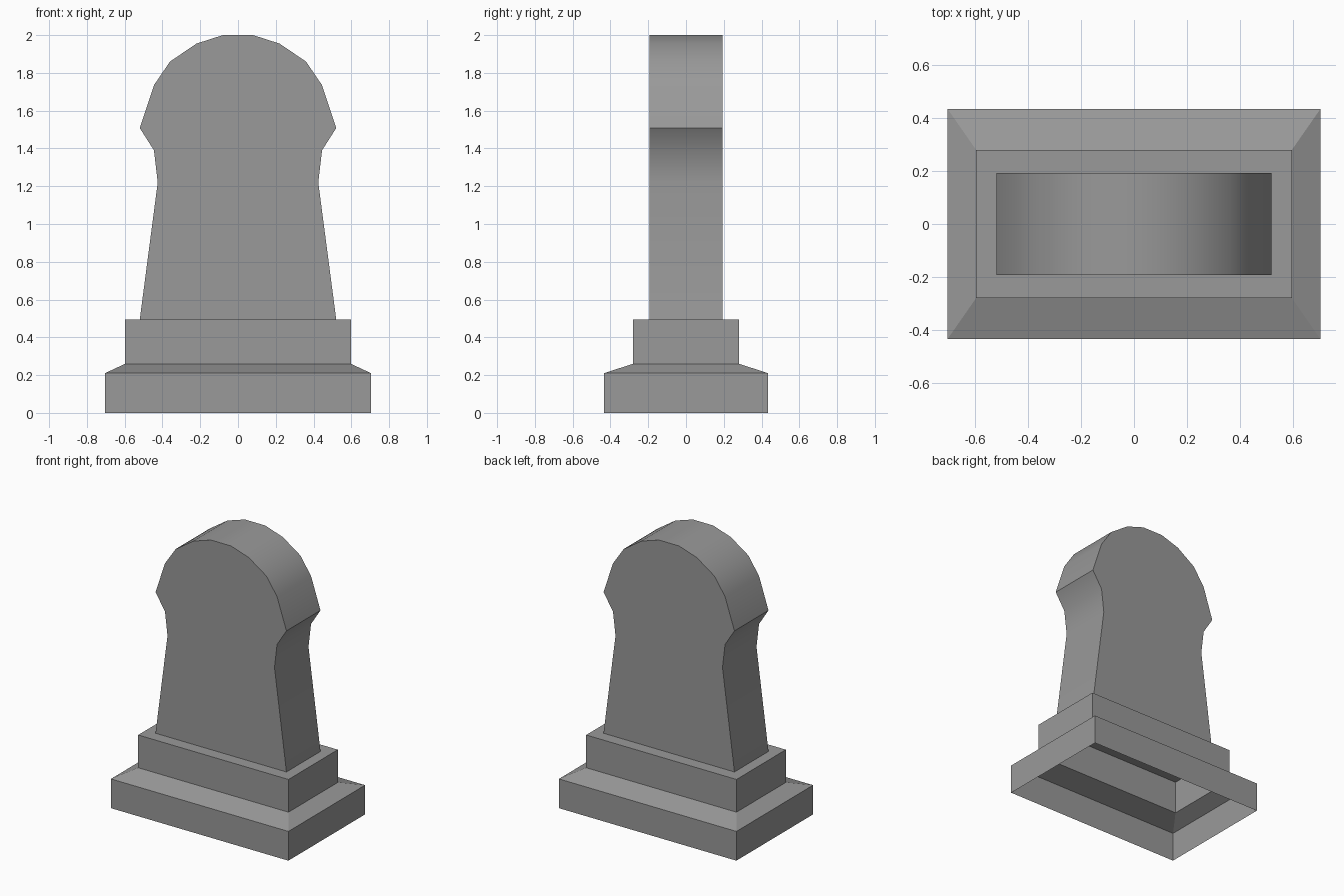
import bpy
import bmesh
import math

cube = bpy.data.objects.get("Cube")
if cube:
    bpy.data.objects.remove(cube, do_unlink=True)

# Single stone colour
stone = bpy.data.materials.new("grey_stone")
stone.use_nodes = True
GREY = (0.32, 0.32, 0.32, 1)
stone.diffuse_color = GREY
bsdf = next(n for n in stone.node_tree.nodes if n.type == 'BSDF_PRINCIPLED')
bsdf.inputs["Base Color"].default_value = GREY
bsdf.inputs["Roughness"].default_value = 0.9


def loft(bm, lower, upper, closed=True):
    """Join two matching vertex loops with quads."""
    n = len(lower)
    for i in range(n if closed else n - 1):
        j = (i + 1) % n
        bm.faces.new((lower[i], lower[j], upper[j], upper[i]))


def finish(bm, name):
    """Turn the bmesh into a shaded, coloured object."""
    mesh = bpy.data.meshes.new(name)
    bm.to_mesh(mesh)
    bm.free()
    mesh.materials.append(stone)
    obj = bpy.data.objects.new(name, mesh)
    bpy.context.collection.objects.link(obj)
    bpy.ops.object.select_all(action='DESELECT')
    obj.select_set(True)
    bpy.context.view_layer.objects.active = obj
    bpy.ops.object.shade_smooth_by_angle(angle=math.radians(28))
    return obj


# Stepped plinth: hollow shell, open underneath, ending at the slab footprint
SLAB_X, SLAB_Y = 0.52, 0.193
steps = [(0.705, 0.435, 0), (0.705, 0.435, 0.21), (0.597, 0.28, 0.26),
         (0.597, 0.28, 0.495), (SLAB_X, SLAB_Y, 0.495)]
bm = bmesh.new()
corners = ((-1, -1), (1, -1), (1, 1), (-1, 1))
rings = [[bm.verts.new((sx * x, sy * y, z)) for sx, sy in corners]
         for x, y, z in steps]
for lower, upper in zip(rings, rings[1:]):
    loft(bm, lower, upper)
finish(bm, "plinth")

# Headstone slab: mirrored outline with a pinched neck and rounded head
half = [(SLAB_X, 0.495), (0.425, 1.22), (0.445, 1.39), (0.52, 1.508),
        (0.445, 1.735), (0.36, 1.86), (0.22, 1.955), (0.08, 2.0)]
outline = half + [(-x, z) for x, z in reversed(half)]
bm = bmesh.new()
back, front = [[bm.verts.new((x, y, z)) for x, z in outline]
               for y in (SLAB_Y, -SLAB_Y)]
loft(bm, back, front, closed=False)
bm.faces.new(front)
bm.faces.new(back[::-1])
finish(bm, "headstone")
